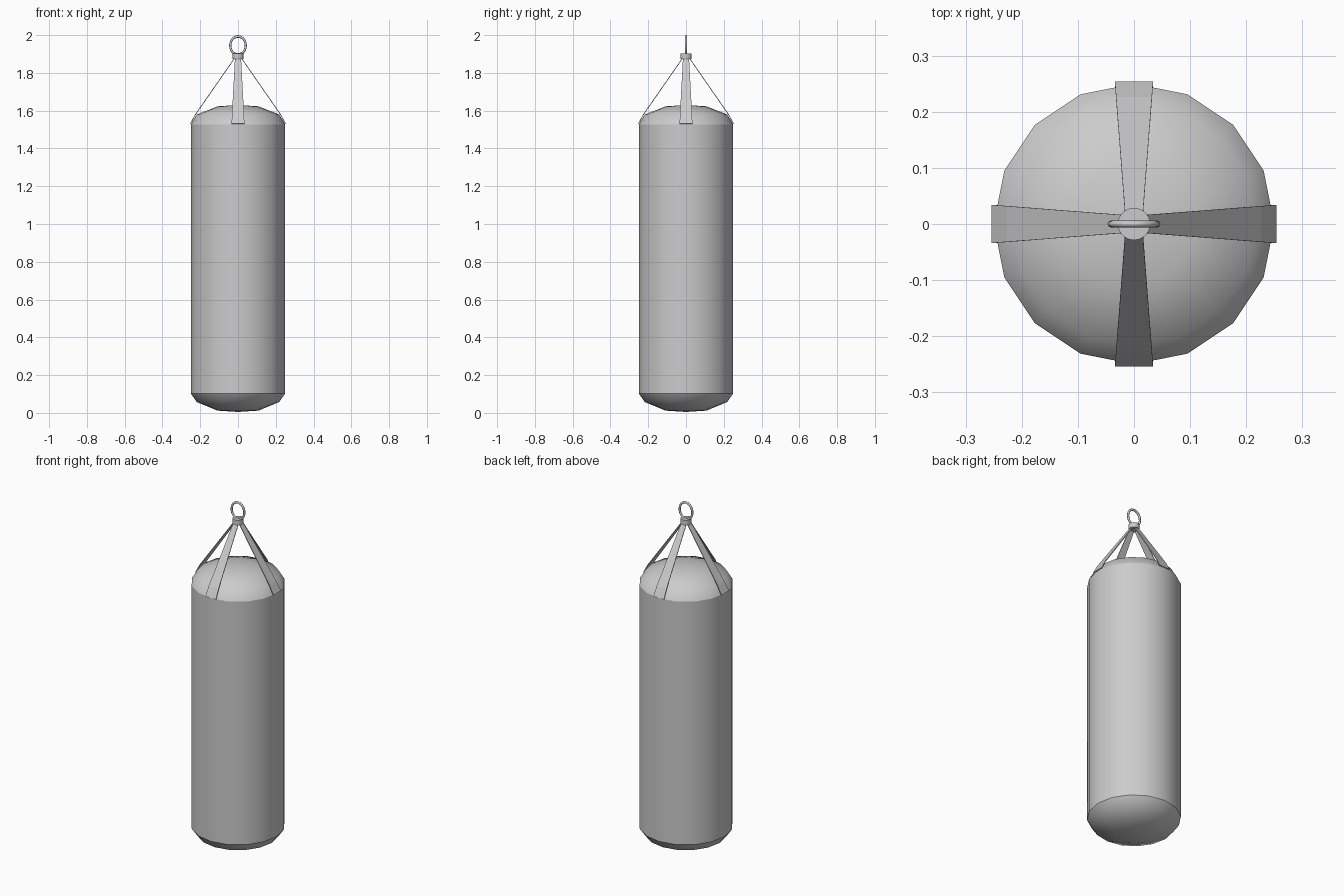
import bpy, bmesh
from math import cos, sin, pi

if "Cube" in bpy.data.objects:
    bpy.data.objects.remove(bpy.data.objects["Cube"])


def make_object(name, bm):
    bmesh.ops.recalc_face_normals(bm, faces=bm.faces)
    mesh = bpy.data.meshes.new(name)
    bm.to_mesh(mesh)
    bm.free()
    obj = bpy.data.objects.new(name, mesh)
    bpy.context.collection.objects.link(obj)
    return obj


def lathe(name, profile, sides, sharp_z=()):
    """Spin (radius, z) points around z; rings at sharp_z stay crisp."""
    bm = bmesh.new()
    rings = []
    for r, z in profile:
        if r == 0:
            rings.append([bm.verts.new((0, 0, z))] * sides)
        else:
            rings.append([bm.verts.new((r * cos(2 * pi * i / sides), r * sin(2 * pi * i / sides), z))
                          for i in range(sides)])
    for a, b in zip(rings, rings[1:]):
        for i in range(sides):
            j = (i + 1) % sides
            corners = list(dict.fromkeys((a[i], a[j], b[j], b[i])))
            bm.faces.new(corners).smooth = True
    for e in bm.edges:
        z0, z1 = e.verts[0].co.z, e.verts[1].co.z
        if abs(z0 - z1) < 1e-6 and any(abs(z0 - s) < 1e-4 for s in sharp_z):
            e.smooth = False
    return make_object(name, bm)


# Padded bag body with shallow domed ends
lathe("bag_body", [(0, 0.005), (0.108, 0.012), (0.218, 0.057), (0.25, 0.103),
                   (0.25, 1.527), (0.218, 1.58), (0.108, 1.623), (0, 1.63)],
      16, (0.103, 1.527))

# Collar gathering the straps
lathe("collar", [(0, 1.873), (0.029, 1.873), (0.029, 1.902), (0, 1.902)], 16, (1.873, 1.902))

# Four tapered hanging straps: (radius, z, half width)
strap_path = [(0.018, 1.878, 0.016), (0.225, 1.58, 0.032), (0.252, 1.53, 0.034)]
for k in range(4):
    bm = bmesh.new()
    c, s = cos(k * pi / 2), sin(k * pi / 2)
    rows = [[bm.verts.new((r * c - w * t * s, r * s + w * t * c, z)) for t in (-1, 1)]
            for r, z, w in strap_path]
    for a, b in zip(rows, rows[1:]):
        bm.faces.new((a[0], a[1], b[1], b[0]))
    strap = make_object(f"strap_{k + 1}", bm)
    mod = strap.modifiers.new("thickness", 'SOLIDIFY')
    mod.thickness = 0.004
    mod.offset = 0

# Oval hanging ring
bpy.ops.mesh.primitive_torus_add(major_segments=24, minor_segments=8, major_radius=0.041,
                                 minor_radius=0.006, location=(0, 0, 1.945), rotation=(pi / 2, 0, 0))
ring = bpy.context.object
ring.name = "hanging_ring"
ring.scale = (1, 1.17, 1)
bpy.ops.object.shade_smooth()
